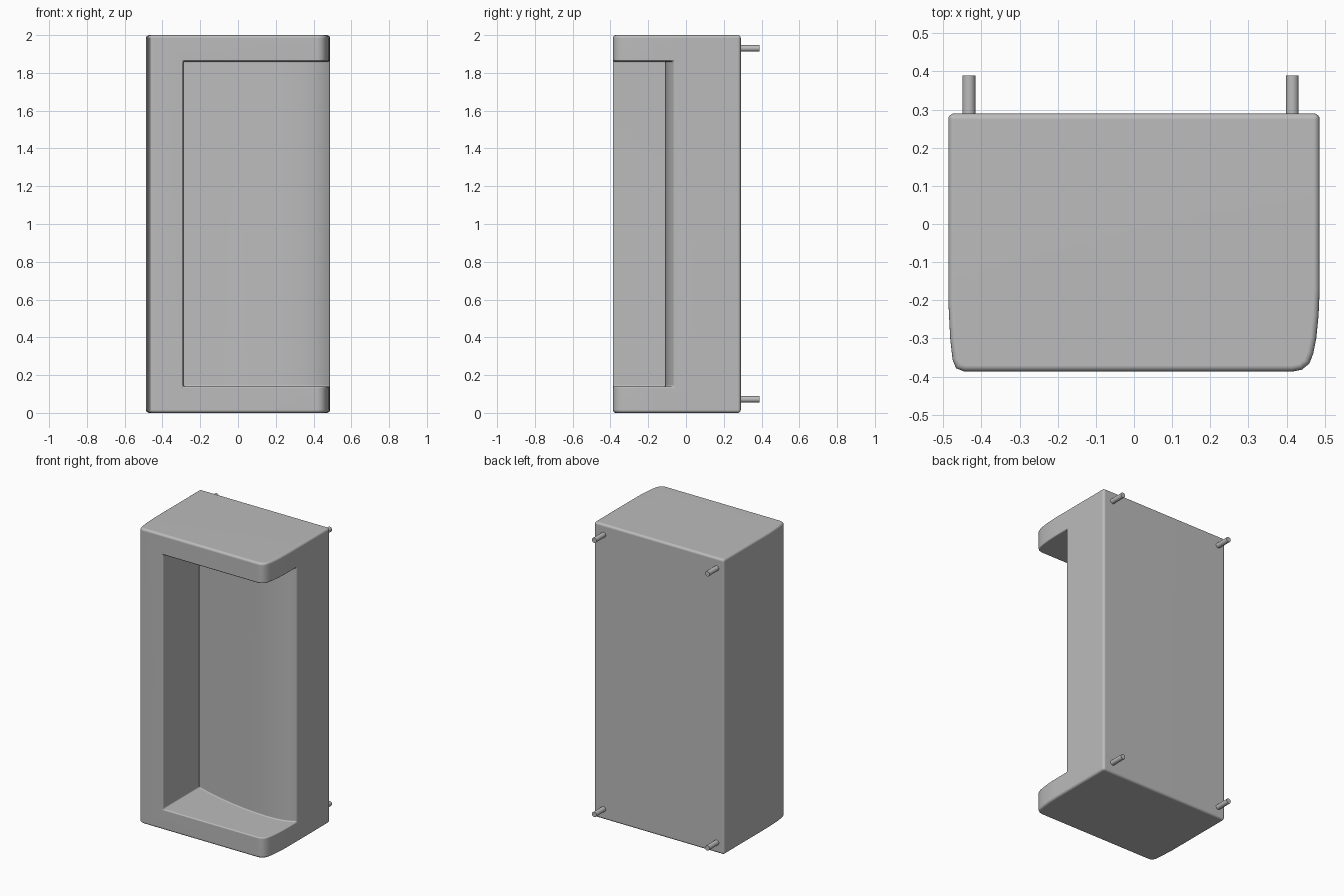
import bpy, bmesh, math

cube = bpy.data.objects.get("Cube")
if cube:
    bpy.data.objects.remove(cube, do_unlink=True)

grey = bpy.data.materials.new("plain grey")
grey.use_nodes = True
colour = (0.5, 0.5, 0.5, 1)
grey.diffuse_color = colour
grey.node_tree.nodes["Principled BSDF"].inputs["Base Color"].default_value = colour


def prism(name, outline, z0, z1):
    """Extrude a plan outline from z0 up to z1."""
    bm = bmesh.new()
    base = bm.faces.new([bm.verts.new((x, y, z0)) for x, y in outline])
    top = bmesh.ops.extrude_face_region(bm, geom=[base])["geom"]
    verts = [v for v in top if isinstance(v, bmesh.types.BMVert)]
    bmesh.ops.translate(bm, verts=verts, vec=(0, 0, z1 - z0))
    bmesh.ops.recalc_face_normals(bm, faces=bm.faces)
    mesh = bpy.data.meshes.new(name)
    bm.to_mesh(mesh)
    bm.free()
    mesh.materials.append(grey)
    obj = bpy.data.objects.new(name, mesh)
    bpy.context.collection.objects.link(obj)
    return obj


def activate(obj):
    bpy.ops.object.select_all(action="DESELECT")
    obj.select_set(True)
    bpy.context.view_layer.objects.active = obj


def apply_bevel(obj, width, segments):
    activate(obj)
    mod = obj.modifiers.new("soft_edges", "BEVEL")
    mod.width = width
    mod.segments = segments
    mod.limit_method = "ANGLE"
    mod.angle_limit = math.radians(50)
    mod.use_clamp_overlap = False
    bpy.ops.object.modifier_apply(modifier=mod.name)


# Cabinet body: tight left front corner, broad swept right front corner
body = prism("cabinet_body", [
    (-0.487, 0.29), (-0.487, -0.2), (-0.482, -0.3), (-0.476, -0.355),
    (-0.467, -0.378), (-0.445, -0.387), (0.415, -0.387), (0.44, -0.382),
    (0.46, -0.366), (0.47, -0.34), (0.478, -0.3), (0.484, -0.24),
    (0.487, -0.17), (0.487, 0.29)], 0, 2)
apply_bevel(body, 0.016, 4)

# Recess open to the front and one side, with a bulging back wall
cutter = prism("recess_cutter", [
    (-0.29, -0.6), (-0.29, 0.0), (-0.19, -0.032), (-0.09, -0.058),
    (0.01, -0.079), (0.11, -0.095), (0.21, -0.106), (0.29, -0.11),
    (0.36, -0.107), (0.41, -0.099), (0.45, -0.086), (0.49, -0.062),
    (0.7, 0.07), (0.7, -0.6)], 0.14, 1.862)
cutter.hide_render = True
activate(body)
cut = body.modifiers.new("recess", "BOOLEAN")
cut.operation = "DIFFERENCE"
cut.solver = "EXACT"
cut.object = cutter
bpy.ops.object.modifier_apply(modifier=cut.name)
bpy.data.objects.remove(cutter, do_unlink=True)

# Softened recess rim
apply_bevel(body, 0.008, 3)
bpy.ops.object.shade_smooth_by_angle(angle=math.radians(40))
weighted = body.modifiers.new("even_shading", "WEIGHTED_NORMAL")
weighted.keep_sharp = True

# Four mounting pins on the back
for side, x in (("right", -0.433), ("left", 0.415)):
    for level, z in (("lower", 0.072), ("upper", 1.93)):
        bpy.ops.mesh.primitive_cylinder_add(
            vertices=24, radius=0.017, depth=0.13,
            location=(x, 0.325, z), rotation=(math.pi / 2, 0, 0))
        pin = bpy.context.object
        pin.name = f"{level}_{side}_pin"
        pin.data.materials.append(grey)
        bpy.ops.object.shade_smooth_by_angle(angle=math.radians(40))
